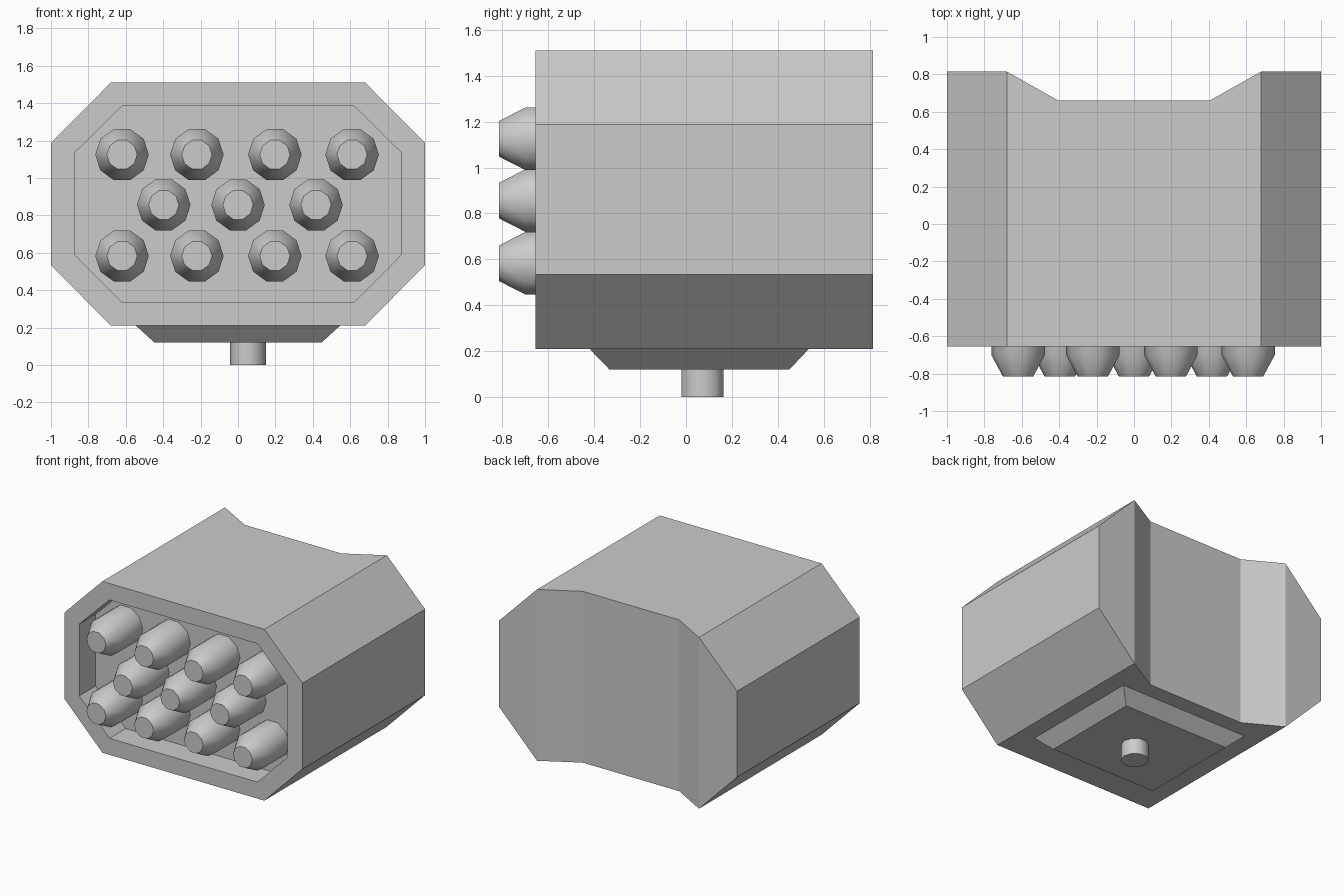
import bpy, bmesh
from math import cos, sin, tau, radians
from mathutils import Matrix

if "Cube" in bpy.data.objects:
    bpy.data.objects.remove(bpy.data.objects["Cube"])


def make_object(name, bm, smooth=False):
    bmesh.ops.recalc_face_normals(bm, faces=bm.faces[:])
    mesh = bpy.data.meshes.new(name)
    bm.to_mesh(mesh)
    bm.free()
    obj = bpy.data.objects.new(name, mesh)
    bpy.context.collection.objects.link(obj)
    if smooth:
        bpy.ops.object.select_all(action='DESELECT')
        obj.select_set(True)
        bpy.context.view_layer.objects.active = obj
        bpy.ops.object.shade_smooth_by_angle(angle=radians(40))
    return obj


def loft(bm, rings):
    """Join matching point rings with quads; return the vertex rings."""
    vr = [[bm.verts.new(p) for p in ring] for ring in rings]
    for a, b in zip(vr, vr[1:]):
        n = len(a)
        for i in range(n):
            j = (i + 1) % n
            bm.faces.new((a[i], a[j], b[j], b[i]))
    return vr


def mirrored(half):
    return half + [(-x, z) for x, z in reversed(half)]


# Octagonal housing: notched back, rim and recessed front panel
outer = mirrored([(.405, 1.51), (.68, 1.51), (1, 1.187), (1, .535), (.68, .21), (.405, .21)])
inner = mirrored([(.405, 1.385), (.62, 1.385), (.873, 1.135), (.873, .59), (.62, .335), (.405, .335)])
FRONT, PANEL = -.655, -.46
bm = bmesh.new()
rings = loft(bm, [
    [(x, .66 if abs(x) < .5 else .815, z) for x, z in outer],
    [(x, FRONT, z) for x, z in outer],
    [(x, FRONT, z) for x, z in inner],
    [(x, PANEL, z) for x, z in inner]])
bm.faces.new(rings[-1])
for ids in ((1, 2, 3, 4), (0, 1, 4, 5), (0, 5, 6, 11), (11, 6, 7, 10), (10, 7, 8, 9)):
    bm.faces.new([rings[0][i] for i in ids])
make_object("housing", bm)


# Ten-sided tapered rockets in three staggered rows
def circle(r, y):
    return [(r * cos(tau * i / 10), y, r * sin(tau * i / 10)) for i in range(10)]


def rocket(name, x, z):
    bm = bmesh.new()
    vr = loft(bm, [circle(.143, PANEL), circle(.143, -.70), circle(.081, -.815)])
    bm.faces.new(vr[0])
    bm.faces.new(vr[-1])
    bmesh.ops.translate(bm, verts=bm.verts[:], vec=(x, 0, z))
    make_object(name, bm, smooth=True)


four, three = (-.62, -.22, .197, .61), (-.397, 0, .417)
for row, (z, xs) in enumerate(((1.125, four), (.856, three), (.583, four))):
    for col, x in enumerate(xs):
        rocket(f"rocket_{row + 1}_{col + 1}", x, z)


# Bevelled mounting plate under the housing
def rect(x, y0, y1, z):
    return [(-x, y0, z), (x, y0, z), (x, y1, z), (-x, y1, z)]


bm = bmesh.new()
vr = loft(bm, [rect(.545, -.42, .535, .21), rect(.447, -.333, .45, .12)])
bm.faces.new(vr[0])
bm.faces.new(vr[1])
make_object("mounting_plate", bm)

# Pivot peg
bm = bmesh.new()
vr = loft(bm, [[(.053 + .096 * cos(tau * i / 10), .072 + .096 * sin(tau * i / 10), z)
                for i in range(10)] for z in (0, .12)])
for ring in vr:
    bm.faces.new(ring)
make_object("pivot_peg", bm, smooth=True)
